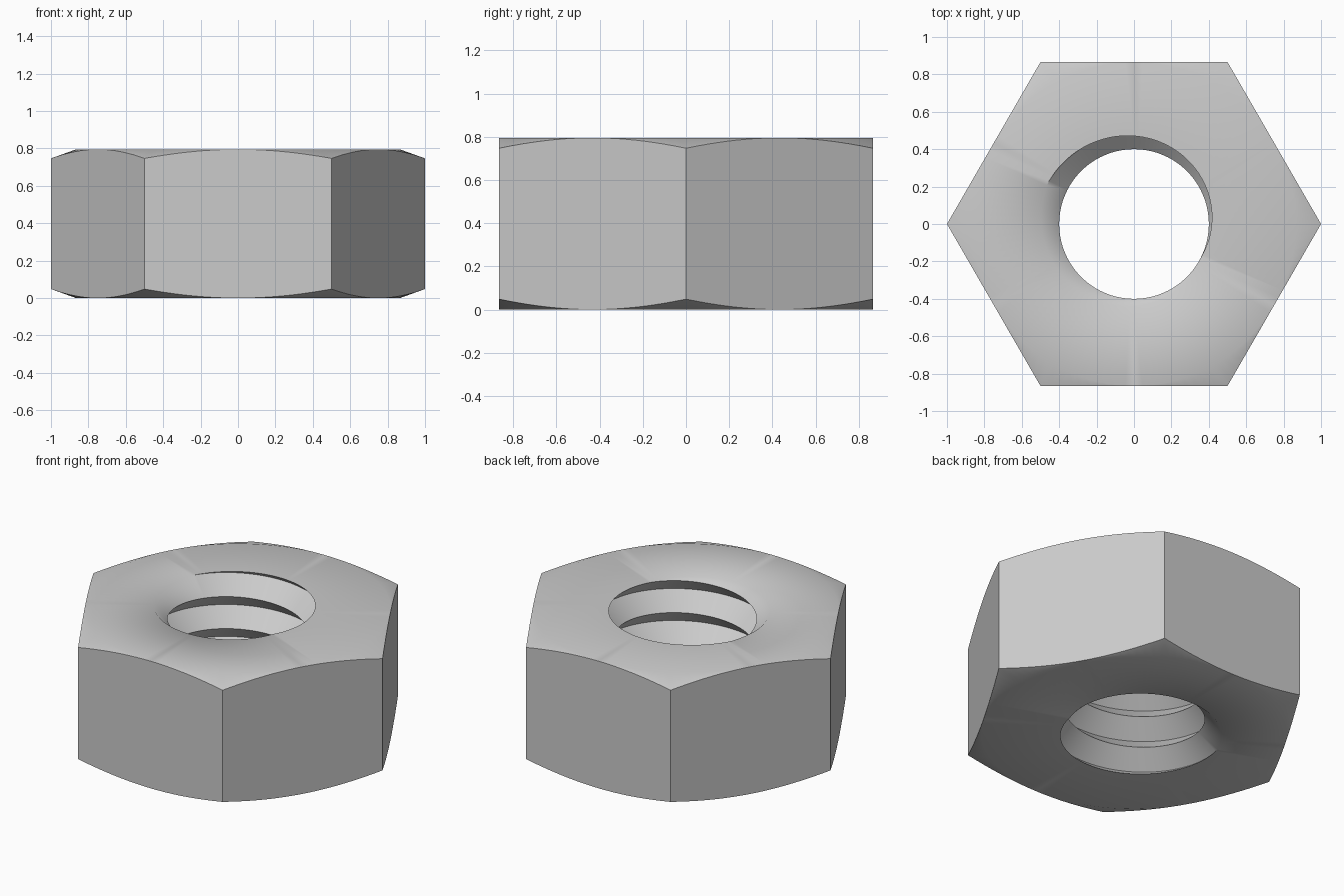
import bpy, bmesh
from math import pi, cos, sin, radians

if "Cube" in bpy.data.objects:
    bpy.data.objects.remove(bpy.data.objects["Cube"], do_unlink=True)

HEIGHT = 0.795
APOTHEM = cos(pi / 6)       # half the distance across flats
BORE, ROOT = 0.40, 0.51     # thread crest and root radii
PITCH = 0.20
SLOPE = 0.36                # chamfer drop per unit of radius
COLUMNS = 120               # multiple of six, so columns meet the hex corners
START = HEIGHT - PITCH * radians(155) / (2 * pi)


def thread_radius(z, angle):
    """Symmetric V thread on a right-handed helix."""
    turn = ((z - START) / PITCH - angle / (2 * pi)) % 1
    return BORE + (ROOT - BORE) * abs(1 - 2 * turn)


def hex_radius(angle):
    return APOTHEM / cos(angle % (pi / 3) - pi / 6)


def section(angle):
    """Closed radial cut through the nut as (radius, height) points."""
    # threaded bore, from bottom to top
    points = []
    for k in range(-12, 4):
        z = START + PITCH * (k / 2 + angle / (2 * pi))
        if 0 < z < HEIGHT:
            points.append((ROOT if k % 2 == 0 else BORE, z))
        else:
            z = min(max(z, 0), HEIGHT)
            points.append((thread_radius(z, angle), z))
    # chamfered faces and flat side, from top to bottom
    outer = hex_radius(angle)
    drop = SLOPE * (outer - APOTHEM)
    points += [(APOTHEM, HEIGHT), (outer, HEIGHT - drop),
               (outer, drop), (APOTHEM, 0)]
    return points


# Sweep the section around the axis
bm = bmesh.new()
rings = []
for j in range(COLUMNS + 1):
    a = 2 * pi * j / COLUMNS
    rings.append([bm.verts.new((r * cos(a), r * sin(a), z))
                  for r, z in section(a)])
for left, right in zip(rings, rings[1:]):
    for i in range(len(left)):
        n = (i + 1) % len(left)
        bm.faces.new((left[i], right[i], right[n], left[n]))
bmesh.ops.remove_doubles(bm, verts=bm.verts, dist=0.00002)
bmesh.ops.recalc_face_normals(bm, faces=bm.faces)

mesh = bpy.data.meshes.new("hex_nut")
bm.to_mesh(mesh)
bm.free()
nut = bpy.data.objects.new("hex_nut", mesh)
bpy.context.scene.collection.objects.link(nut)

# Single steel colour
steel = bpy.data.materials.new("light_grey_steel")
steel.use_nodes = True
colour = (0.6, 0.6, 0.6, 1)
steel.diffuse_color = colour
steel.node_tree.nodes["Principled BSDF"].inputs["Base Color"].default_value = colour
mesh.materials.append(steel)

# Smooth chamfer and thread, crisp hex edges
bpy.ops.object.select_all(action="DESELECT")
nut.select_set(True)
bpy.context.view_layer.objects.active = nut
bpy.ops.object.shade_smooth_by_angle(angle=radians(50))
